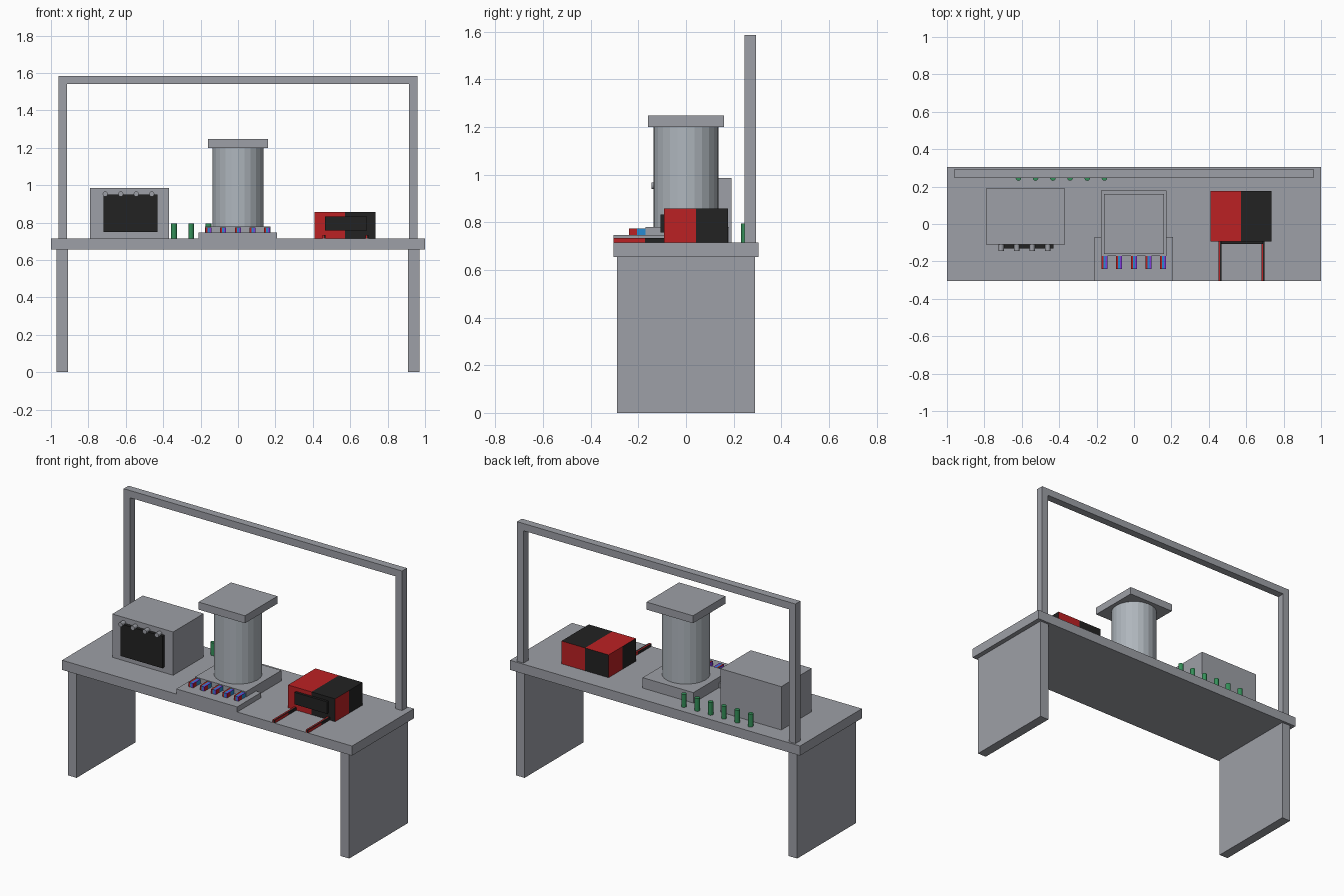
import bpy, bmesh, math
from mathutils import Vector, Matrix

if "Cube" in bpy.data.objects:
    bpy.data.objects.remove(bpy.data.objects["Cube"])


def material(name, rgb):
    m = bpy.data.materials.new(name)
    m.use_nodes = True
    m.diffuse_color = (*rgb, 1)
    m.node_tree.nodes["Principled BSDF"].inputs["Base Color"].default_value = (*rgb, 1)
    return m


grey = material("grey", (0.34, 0.35, 0.385))
steel = material("pale_steel", (0.43, 0.47, 0.51))
black = material("black", (0.016, 0.016, 0.016))
red = material("red", (0.5, 0.015, 0.017))
green = material("green", (0.035, 0.28, 0.1))
blue = material("blue", (0.02, 0.26, 0.65))
purple = material("purple", (0.22, 0.045, 0.7))


def finish(name, bm, mats):
    me = bpy.data.meshes.new(name)
    bm.to_mesh(me)
    bm.free()
    for m in mats:
        me.materials.append(m)
    ob = bpy.data.objects.new(name, me)
    bpy.context.collection.objects.link(ob)
    return ob


def box(name, xs, ys, zs, *mats):
    """Box by its limits; several materials become upright bands on every face."""
    lo, hi = Vector((xs[0], ys[0], zs[0])), Vector((xs[1], ys[1], zs[1]))
    size, mid = hi - lo, (lo + hi) / 2
    bm = bmesh.new()
    bmesh.ops.create_cube(bm, size=1, matrix=Matrix.Translation(mid) @ Matrix.Diagonal((*size, 1)))
    n = len(mats)
    for axis in (0, 1):
        for i in range(1, n):
            normal = Vector((axis == 0, axis == 1, 0))
            bmesh.ops.bisect_plane(bm, geom=bm.verts[:] + bm.edges[:] + bm.faces[:],
                                   plane_co=lo + size * (i / n), plane_no=normal)
    bm.normal_update()
    for f in bm.faces:
        d = f.calc_center_median() - mid
        if abs(f.normal.z) > 0.5:
            u = d.x / size.x
        elif abs(f.normal.y) > 0.5:
            u = -f.normal.y * d.x / size.x
        else:
            u = f.normal.x * d.y / size.y
        f.material_index = min(n - 1, int((u + 0.5) * n))
    return finish(name, bm, mats)


def cylinder(name, centre, radius, length, mat, sides, along_y=False):
    bm = bmesh.new()
    turn = Matrix.Rotation(math.pi / 2 if along_y else 0, 4, "X")
    bmesh.ops.create_cone(bm, cap_ends=True, segments=sides, radius1=radius, radius2=radius,
                          depth=length, matrix=Matrix.Translation(centre) @ turn)
    return finish(name, bm, [mat])


TOP = 0.715

# Table and overhead frame
box("table_top", (-1, 1), (-0.305, 0.305), (0.655, TOP), grey)
for side, s in (("left", 1), ("right", -1)):
    box(side + "_leg_panel", sorted((s * 0.91, s * 0.97)), (-0.29, 0.29), (0, 0.655), grey)
    box(side + "_frame_post", sorted((s * 0.915, s * 0.96)), (0.245, 0.293), (TOP, 1.54), grey)
box("frame_top_bar", (-0.96, 0.96), (0.245, 0.293), (1.54, 1.585), grey)

# Cabinet with dark panel and knobs
box("cabinet", (-0.79, -0.37), (-0.11, 0.19), (TOP, 0.985), grey)
box("cabinet_panel", (-0.72, -0.43), (-0.13, -0.11), (0.75, 0.95), black)
for i in range(4):
    cylinder(f"cabinet_knob_{i + 1}", (-0.71 + i * 0.083, -0.127, 0.953), 0.014, 0.034,
             grey, 12, along_y=True)

# Column on its stepped base
box("front_step", (-0.212, 0.208), (-0.305, -0.07), (TOP, 0.747), grey)
box("column_base", (-0.177, 0.173), (-0.17, 0.18), (TOP, 0.78), grey)
cylinder("column", (0, 0, 0.99), 0.136, 0.42, steel, 24)
box("column_cap", (-0.16, 0.16), (-0.16, 0.16), (1.2, 1.247), grey)

# Banded buttons on the step
for i in range(5):
    x = -0.157 + i * 0.078
    box(f"button_{i + 1}", (x - 0.016, x + 0.016), (-0.24, -0.135), (0.747, 0.774),
        red, blue, purple)

# Two-tone machine with front plate and prongs
box("machine_body", (0.41, 0.735), (-0.093, 0.177), (TOP, 0.857), red, black)
box("machine_plate", (0.465, 0.69), (-0.108, -0.093), (0.757, 0.832), black)
for i, x in enumerate((0.46, 0.69)):
    box(f"machine_prong_{i + 1}", (x - 0.008, x + 0.008), (-0.305, -0.04), (TOP, 0.733),
        red, black)

# Row of green pegs along the back
for i in range(6):
    cylinder(f"green_peg_{i + 1}", (-0.618 + i * 0.092, 0.246, 0.755), 0.015, 0.08, green, 12)
